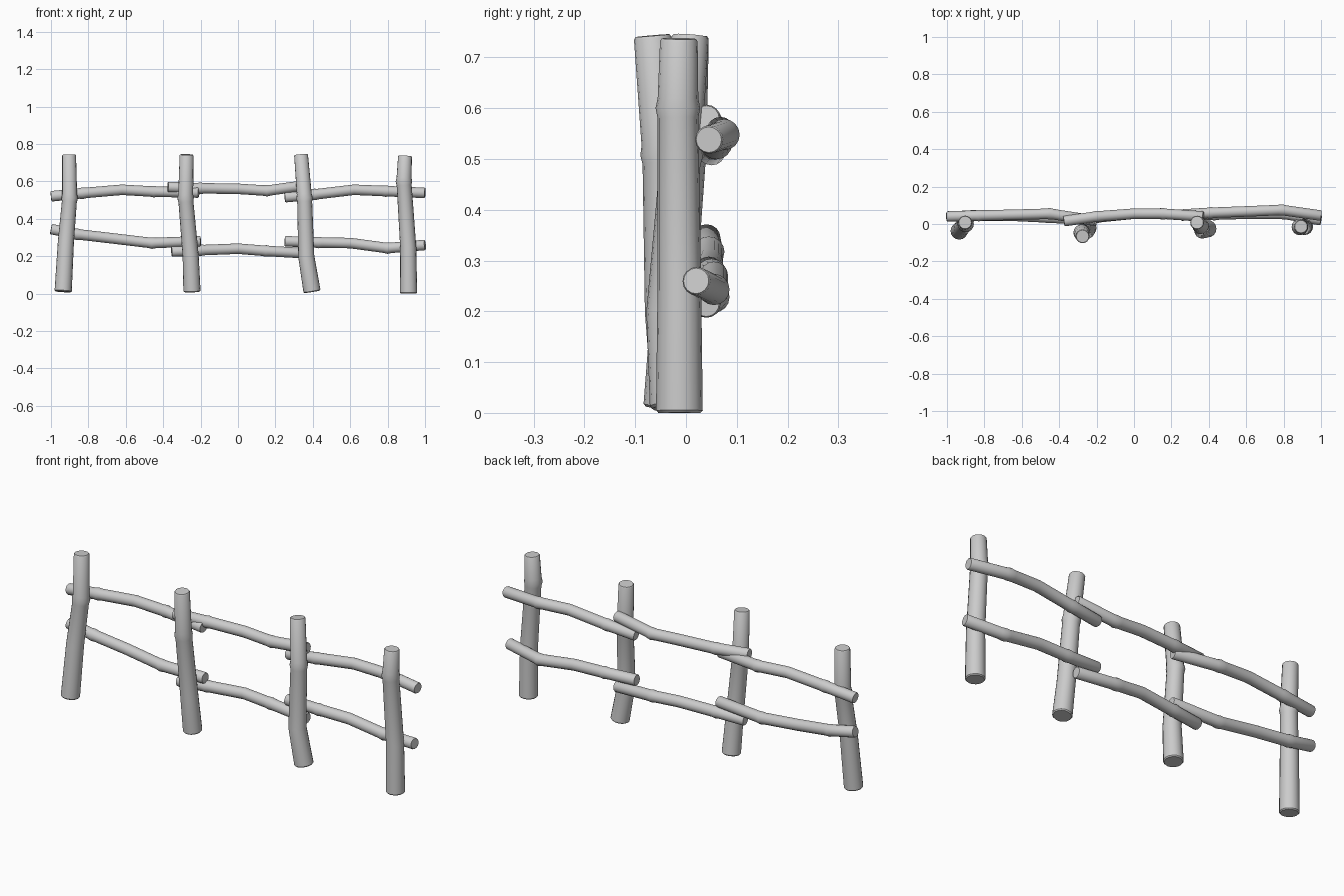
import bpy
import bmesh
import math
from mathutils import Vector

cube = bpy.data.objects.get("Cube")
if cube:
    bpy.data.objects.remove(cube, do_unlink=True)

SIDES = 16


def make_material(name, color):
    mat = bpy.data.materials.new(name)
    mat.use_nodes = True
    mat.diffuse_color = color
    mat.node_tree.nodes["Principled BSDF"].inputs["Base Color"].default_value = color
    return mat


wood = make_material("plain grey wood", (0.6, 0.6, 0.6, 1))


def make_log(name, path, r_start, r_end, knots):
    """Sweep a round, tapered section along a bent path, with a swollen knot at chosen bends."""
    pts = [Vector(p) for p in path]
    last = len(pts) - 1
    rings = []  # centre, axis, radius
    for i, p in enumerate(pts):
        before = (p - pts[max(i - 1, 0)]).normalized()
        after = (pts[min(i + 1, last)] - p).normalized()
        axis = (before + after).normalized()
        r = r_start + (r_end - r_start) * i / last
        if i == 0:
            rings += [(p, axis, r * 0.9), (p + axis * 0.005, axis, r)]
        elif i == last:
            rings += [(p - axis * 0.005, axis, r), (p, axis, r * 0.9)]
        elif i in knots:
            rings += [(p - before * 0.02, before, r), (p, axis, r * 1.1),
                      (p + after * 0.02, after, r)]
        else:
            rings.append((p, axis, r))

    bm = bmesh.new()
    loops = []
    side_hint = Vector((0, 1, 0))
    for centre, axis, r in rings:
        u = (side_hint - axis * side_hint.dot(axis)).normalized()
        v = axis.cross(u)
        loop = []
        for k in range(SIDES):
            a = math.tau * k / SIDES
            loop.append(bm.verts.new(centre + (u * math.cos(a) + v * math.sin(a)) * r))
        loops.append(loop)
    for low, high in zip(loops, loops[1:]):
        for k in range(SIDES):
            n = (k + 1) % SIDES
            bm.faces.new((low[k], low[n], high[n], high[k]))
    bm.faces.new(loops[0][::-1])
    bm.faces.new(loops[-1])
    bmesh.ops.recalc_face_normals(bm, faces=bm.faces)

    mesh = bpy.data.meshes.new(name)
    bm.to_mesh(mesh)
    bm.free()
    mesh.materials.append(wood)
    obj = bpy.data.objects.new(name, mesh)
    bpy.context.collection.objects.link(obj)
    bpy.ops.object.select_all(action="DESELECT")
    obj.select_set(True)
    bpy.context.view_layer.objects.active = obj
    bpy.ops.object.shade_smooth_by_angle(angle=math.radians(40))
    return obj


# Upright posts, listed from bottom to top
posts = {
    "post_far_right": [(-.935, -.038, .01), (-.92, -.02, .28), (-.9, 0, .51), (-.903, .008, .743)],
    "post_inner_right": [(-.246, -.02, .01), (-.253, -.038, .2), (-.28, -.046, .51), (-.275, -.066, .743)],
    "post_inner_left": [(.396, -.025, .01), (.365, -.035, .2), (.356, -.01, .51), (.337, .008, .743)],
    "post_far_left": [(.912, -.013, 0), (.91, -.013, .25), (.887, -.016, .6), (.893, -.014, .737)],
}
for name, path in posts.items():
    make_log(name, path, .046, .037, knots=[2])

# Crooked rails behind the posts, listed from the model's right to its left
rails = {
    "upper_rail_right": [(-1, .04, .52), (-.83, .045, .537), (-.62, .05, .555),
                         (-.45, .055, .545), (-.21, .018, .54)],
    "upper_rail_middle": [(-.375, .015, .57), (-.2, .04, .563), (0, .055, .56),
                          (.155, .055, .55), (.37, .04, .58)],
    "upper_rail_left": [(.25, .05, .515), (.41, .06, .53), (.62, .068, .555),
                        (.79, .075, .548), (1, .045, .538)],
    "lower_rail_right": [(-1, .04, .345), (-.86, .045, .317), (-.67, .045, .295),
                         (-.46, .035, .27), (-.2, .018, .28)],
    "lower_rail_middle": [(-.355, .02, .225), (-.2, .035, .232), (0, .055, .24),
                          (.15, .055, .228), (.37, .04, .215)],
    "lower_rail_left": [(.25, .045, .28), (.43, .05, .273), (.6, .055, .27),
                        (.8, .055, .243), (1, .02, .26)],
}
for name, path in rails.items():
    make_log(name, path, .028, .028, knots=[1, 3])
